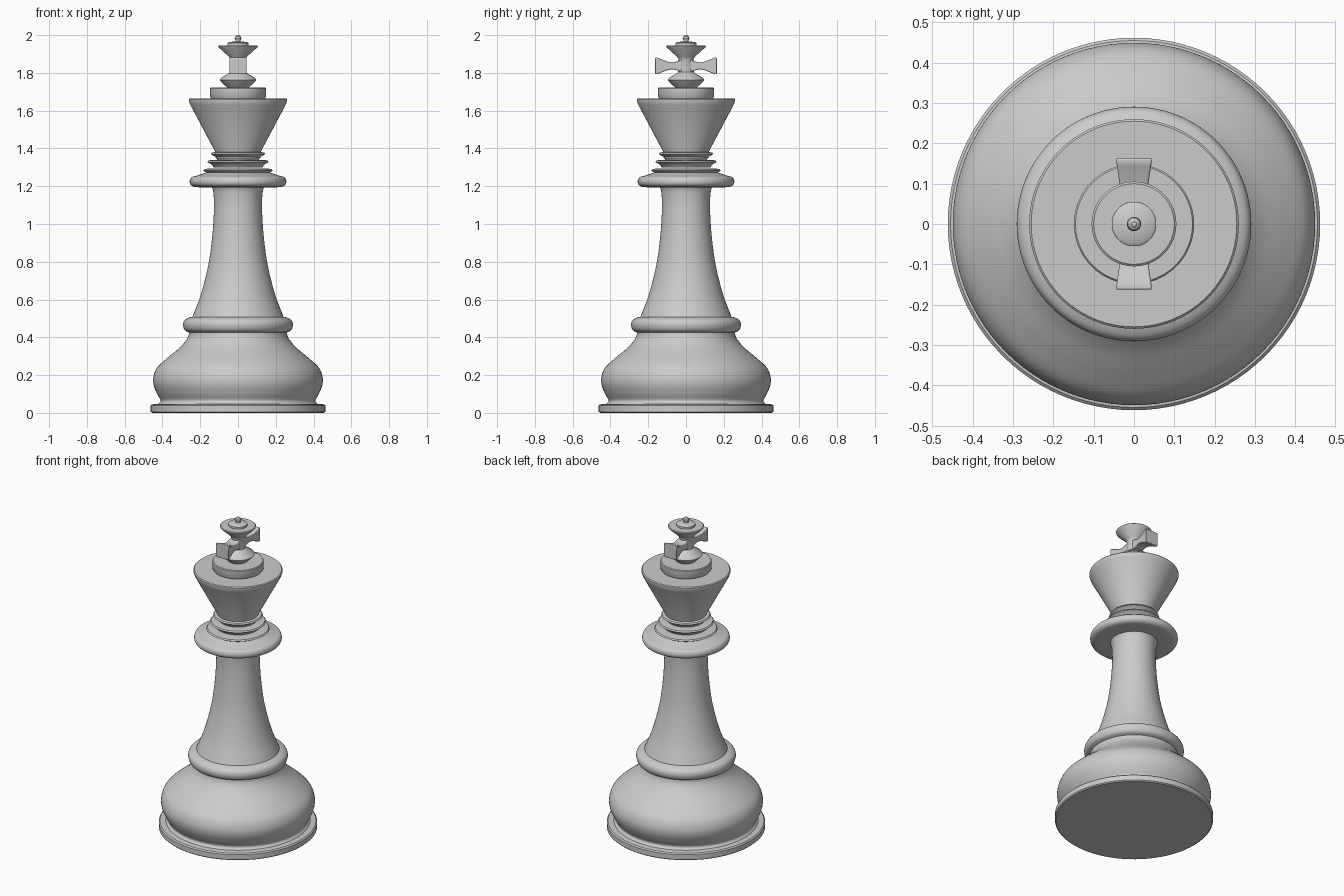
import bpy, bmesh, math
from mathutils import Vector

if "Cube" in bpy.data.objects:
    bpy.data.objects.remove(bpy.data.objects["Cube"])

SEGMENTS = 96


def smooth(points, steps=5):
    """Catmull-Rom curve through (radius, height) points."""
    p = [Vector(q) for q in points]
    p = [2 * p[0] - p[1]] + p + [2 * p[-1] - p[-2]]
    out = []
    for a, b, c, d in zip(p, p[1:], p[2:], p[3:]):
        for i in range(steps):
            t = i / steps
            v = 0.5 * (2 * b + (c - a) * t + (2 * a - 5 * b + 4 * c - d) * t * t
                       + (3 * b - a - 3 * c + d) * t ** 3)
            out.append((v.x, v.y))
    return out + [tuple(points[-1])]


def finish(name, bm, angle=35):
    bmesh.ops.remove_doubles(bm, verts=bm.verts, dist=1e-5)
    bmesh.ops.recalc_face_normals(bm, faces=bm.faces)
    mesh = bpy.data.meshes.new(name)
    bm.to_mesh(mesh)
    bm.free()
    obj = bpy.data.objects.new(name, mesh)
    bpy.context.collection.objects.link(obj)
    bpy.ops.object.select_all(action='DESELECT')
    obj.select_set(True)
    bpy.context.view_layer.objects.active = obj
    bpy.ops.object.shade_smooth_by_angle(angle=math.radians(angle))
    return obj


def lathe(name, profile, angle=35):
    """Revolve a bottom-to-top profile, closed onto the axis at both ends."""
    profile = [(0, profile[0][1])] + list(profile) + [(0, profile[-1][1])]
    bm = bmesh.new()
    verts = [bm.verts.new((r, 0, z)) for r, z in profile]
    edges = [bm.edges.new(pair) for pair in zip(verts, verts[1:])]
    bmesh.ops.spin(bm, geom=verts + edges, axis=(0, 0, 1), cent=(0, 0, 0),
                   angle=2 * math.pi, steps=SEGMENTS, use_merge=True)
    return finish(name, bm, angle)


# Foot disc and rounded base
lathe("foot", [(.455, 0), (.462, .006), (.462, .038), (.455, .045), (.43, .048)])
lathe("base", smooth([(.425, .045), (.41, .065), (.428, .10), (.446, .145), (.448, .19),
                      (.428, .24), (.375, .29), (.315, .34), (.278, .38), (.262, .41), (.26, .44)]))
lathe("base_ring", smooth([(.258, .425), (.282, .438), (.291, .465), (.283, .49), (.258, .505), (.235, .51)]))

# Tapered stem
lathe("stem", smooth([(.245, .50), (.225, .55), (.202, .61), (.176, .70), (.154, .80), (.14, .90),
                      (.131, 1.0), (.127, 1.1), (.131, 1.17), (.14, 1.20)]))

# Wide collar and the stepped rings above it
lathe("collar", smooth([(.14, 1.195), (.22, 1.195), (.248, 1.205), (.256, 1.225),
                        (.247, 1.247), (.222, 1.255), (.19, 1.265), (.15, 1.28)], 4))
for i, (r, z) in enumerate([(.184, 1.282), (.163, 1.328), (.145, 1.37)]):
    lathe(f"neck_ring_{i + 1}", [(r - .035, z - .03), (r - .025, z - .014), (r, z),
                                 (r - .006, z + .008), (r - .03, z + .012)])

# Flared crown with a flat plate on top
lathe("crown", [(.118, 1.35), (.122, 1.385), (.252, 1.63), (.26, 1.65), (.26, 1.66), (.255, 1.665)])
lathe("crown_plate", [(.14, 1.66), (.149, 1.675), (.149, 1.717), (.145, 1.722)])

# Finial: double cone, neck, flared cup and small ball
lathe("finial", [(.055, 1.72), (.09, 1.753), (.097, 1.763), (.09, 1.773), (.05, 1.797), (.042, 1.805),
                 (.04, 1.87), (.046, 1.884), (.103, 1.936), (.105, 1.942), (.10, 1.946)])
lathe("finial_cap", [(.055, 1.944), (.055, 1.958), (.048, 1.963), (.014, 1.967), (.014, 1.973),
                     (.018, 1.982), (.015, 1.993), (.006, 2.0)])

# Flared side arms of the cross, extruded in x and narrowing inward
half = smooth([(.02, .034), (.055, .022), (.085, .02), (.12, .031), (.152, .044)], 4) + [(.163, .044)]
for side, sign in (("back", 1), ("front", -1)):
    bm = bmesh.new()
    rows = []
    for y, h in half:
        w = .033 + .012 * max(0, (y - .08) / .083)
        rows.append([bm.verts.new((sx * w, sign * y, 1.837 + sz * h))
                     for sx, sz in ((-1, -1), (1, -1), (1, 1), (-1, 1))])
    for a, b in zip(rows, rows[1:]):
        for i in range(4):
            j = (i + 1) % 4
            bm.faces.new((a[i], a[j], b[j], b[i]))
    bm.faces.new(rows[0])
    bm.faces.new(rows[-1])
    arm = finish(f"cross_arm_{side}", bm)
    bevel = arm.modifiers.new("soft_edges", 'BEVEL')
    bevel.width, bevel.segments = .004, 2
    bevel.angle_limit = math.radians(50)
